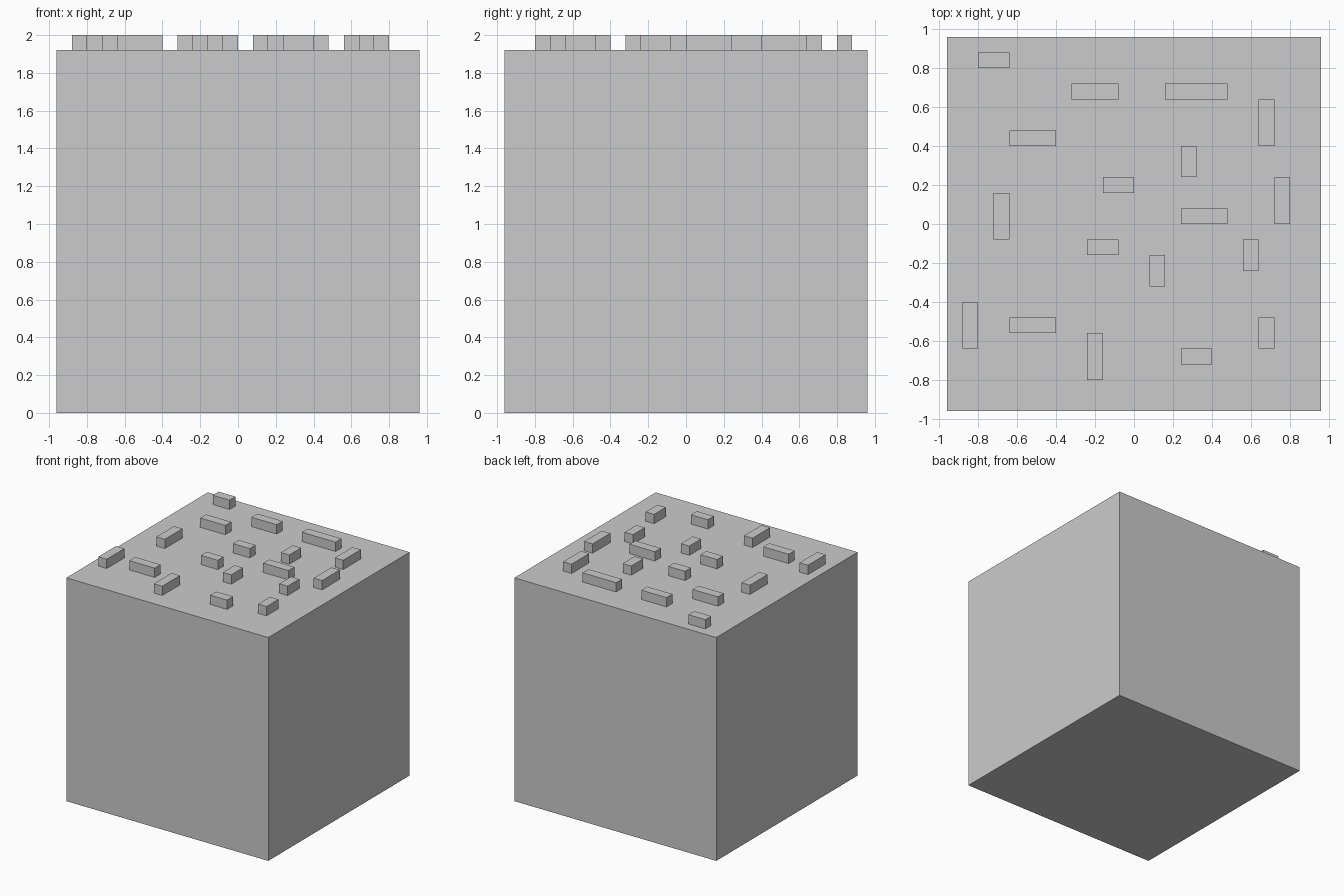
import bpy

if "Cube" in bpy.data.objects:
    bpy.data.objects.remove(bpy.data.objects["Cube"])

U = 0.08  # grid step shared by the block and its studs


def box(name, x, y, z, w, d, h):
    """Box from its low corner and size, in grid steps."""
    bpy.ops.mesh.primitive_cube_add(
        size=1, location=((x + w / 2) * U, (y + d / 2) * U, (z + h / 2) * U))
    obj = bpy.context.object
    obj.name = name
    obj.scale = (w * U, d * U, h * U)
    bpy.ops.object.transform_apply(location=False, rotation=False, scale=True)
    return obj


# Main block
box("block", -12, -12, 0, 24, 24, 24)

# Bars running along x: low corner x, y and length
bars_x = [(-10, 10, 2), (-4, 8, 3), (2, 8, 4), (-8, 5, 3), (-2, 2, 2),
          (3, 0, 3), (-3, -2, 2), (-8, -7, 3), (3, -9, 2)]
for x, y, n in bars_x:
    box("raised_bar_across", x, y, 24, n, 1, 1)

# Bars running along y: low corner x, y and length
bars_y = [(8, 5, 3), (3, 3, 2), (-9, -1, 3), (9, 0, 3), (1, -4, 2),
          (7, -3, 2), (-11, -8, 3), (-3, -10, 3), (8, -8, 2)]
for x, y, n in bars_y:
    box("raised_bar_along", x, y, 24, 1, n, 1)
